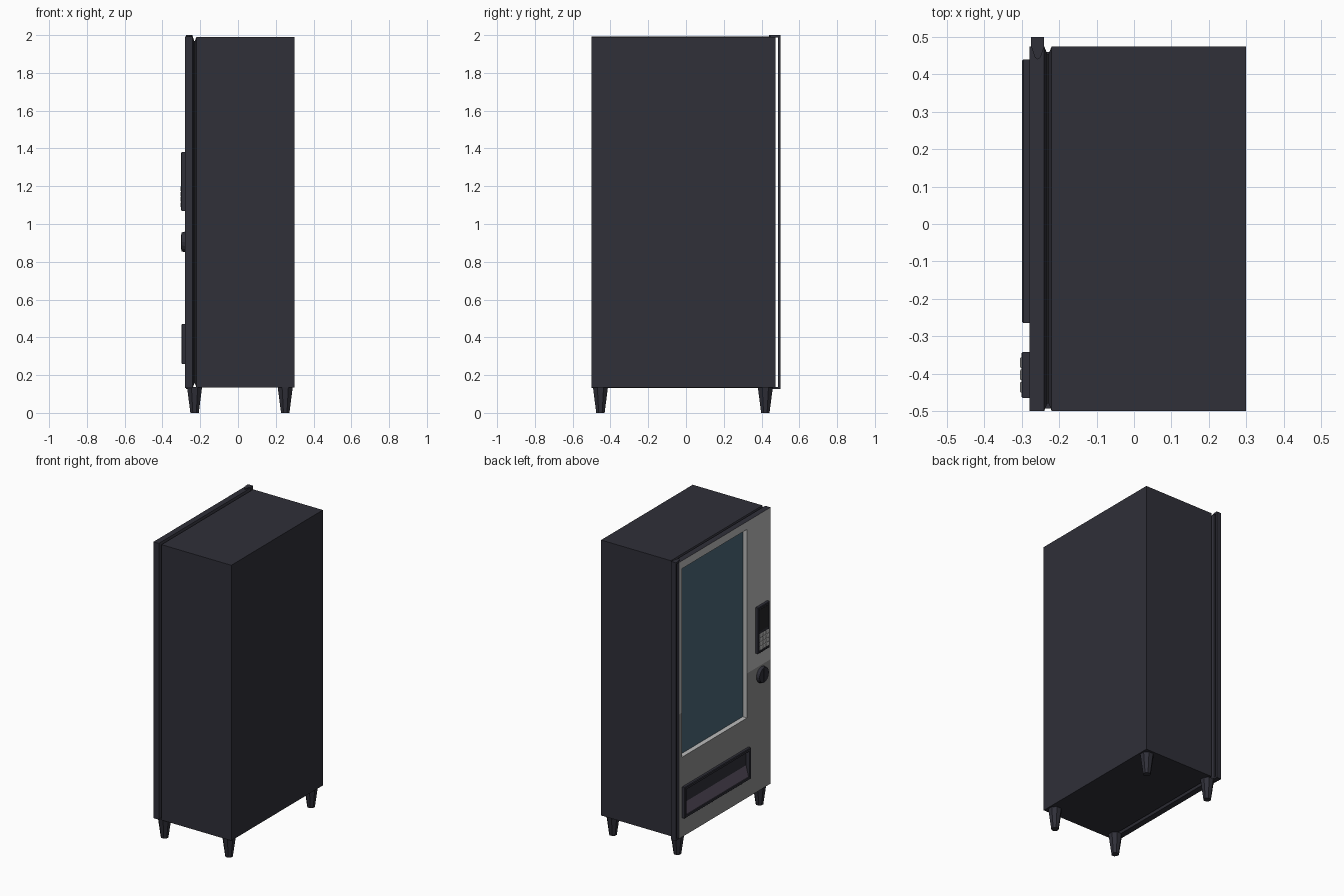
import bpy, bmesh, math
from mathutils import Matrix

if "Cube" in bpy.data.objects:
    bpy.data.objects.remove(bpy.data.objects["Cube"])


def mat(name, r, g, b):
    m = bpy.data.materials.new(name)
    m.diffuse_color = (r, g, b, 1)
    m.use_nodes = True
    m.node_tree.nodes["Principled BSDF"].inputs["Base Color"].default_value = m.diffuse_color
    return m


DARK = mat("charcoal", 0.029, 0.029, 0.040)
LIGHT = mat("light_grey", 0.50, 0.50, 0.50)
MID = mat("mid_grey", 0.27, 0.27, 0.27)
GLASS = mat("blue_glass", 0.071, 0.136, 0.188)
FLAP = mat("plum_grey", 0.11, 0.088, 0.13)
BLACK = mat("black", 0.018, 0.018, 0.021)


def finish(name, bm, mats):
    bmesh.ops.recalc_face_normals(bm, faces=bm.faces)
    me = bpy.data.meshes.new(name)
    bm.to_mesh(me)
    bm.free()
    for m in mats:
        me.materials.append(m)
    ob = bpy.data.objects.new(name, me)
    bpy.context.collection.objects.link(ob)
    return ob


def loft_bm(rings):
    """Closed solid through rectangles (x, y0, y1, z0, z1)."""
    bm = bmesh.new()
    loops = []
    for x, y0, y1, z0, z1 in rings:
        loops.append([bm.verts.new((x, y, z)) for y, z in
                      ((y0, z0), (y1, z0), (y1, z1), (y0, z1))])
    for a, b in zip(loops, loops[1:]):
        for i in range(4):
            j = (i + 1) % 4
            bm.faces.new((a[i], a[j], b[j], b[i]))
    bm.faces.new(loops[0][::-1])
    bm.faces.new(loops[-1])
    return bm


def loft(name, rings, m):
    return finish(name, loft_bm(rings), [m])


def box(name, x0, x1, y0, y1, z0, z1, m):
    return loft(name, [(x0, y0, y1, z0, z1), (x1, y0, y1, z0, z1)], m)


Y0, Y1 = -0.5, 0.475

# cabinet with a chamfered front edge
loft("cabinet", [(0.30, Y0, Y1, 0.135, 1.99), (-0.22, Y0, Y1, 0.135, 1.99),
                 (-0.228, Y0 + .02, Y1 - .02, 0.155, 1.97)], DARK)
# seal between cabinet and door
box("door_seal", -0.236, -0.224, Y0 + .02, Y1 - .02, 0.155, 1.97, BLACK)

# door: chamfered back, slab sides, recessed window
WY0, WY1, WZ0, WZ1 = -0.25, 0.44, 0.67, 1.94
bm = loft_bm([(-0.232, Y0 + .02, Y1 - .02, 0.155, 1.97),
              (-0.24, Y0, Y1, 0.132, 1.993),
              (-0.28, Y0, Y1, 0.132, 1.993),
              (-0.28, WY0, WY1, WZ0, WZ1),
              (-0.243, WY0, WY1, WZ0, WZ1)])
bmesh.ops.recalc_face_normals(bm, faces=bm.faces)
front = [f for f in bm.faces if f.calc_center_median().x < -0.279]
geom = front + list({e for f in front for e in f.edges}) + list({v for f in front for v in f.verts})
bmesh.ops.bisect_plane(bm, geom=geom, plane_co=(0, 0, 0.97), plane_no=(0, 0, 1))
for f in bm.faces:
    c = f.calc_center_median()
    if c.x < -0.279:
        f.material_index = 1 if c.z > 0.97 else 2
    elif WY0 - .01 < c.y < WY1 + .01 and WZ0 - .01 < c.z < WZ1 + .01 and c.x < -0.25:
        f.material_index = 1
door = finish("door", bm, [DARK, LIGHT, MID])

# opening for the delivery tray
cutter = box("tray_cutter", -0.31, -0.242, -0.248, 0.423, 0.277, 0.453, DARK)
cutter.hide_render = True
mod = door.modifiers.new("tray_hole", 'BOOLEAN')
mod.operation = 'DIFFERENCE'
mod.solver = 'EXACT'
mod.object = cutter
bpy.context.view_layer.objects.active = door
bpy.ops.object.modifier_apply(modifier=mod.name)
bpy.data.objects.remove(cutter)

# window glass
box("window_glass", -0.248, -0.2435, WY0, WY1, WZ0, WZ1, GLASS)

# delivery tray frame: a recessed tub through the door opening
loft("tray_frame", [(-0.275, -0.265, 0.44, 0.26, 0.47),
                    (-0.296, -0.265, 0.44, 0.26, 0.47),
                    (-0.30, -0.261, 0.436, 0.264, 0.466),
                    (-0.30, -0.247, 0.422, 0.278, 0.452),
                    (-0.244, -0.247, 0.422, 0.278, 0.452),
                    (-0.2425, -0.247, 0.422, 0.278, 0.452)], DARK)
# slanted flap, deep at the top and flush at the bottom
bm = bmesh.new()
prof = [(-0.249, 0.452), (-0.294, 0.279), (-0.288, 0.279), (-0.245, 0.452)]
f = bm.faces.new([bm.verts.new((x, -0.246, z)) for x, z in prof])
ext = bmesh.ops.extrude_face_region(bm, geom=[f])["geom"]
bmesh.ops.translate(bm, vec=(0, 0.667, 0),
                    verts=[v for v in ext if isinstance(v, bmesh.types.BMVert)])
finish("tray_flap", bm, [FLAP])

# keypad panel with display and buttons
loft("keypad_panel", [(-0.278, -0.465, -0.342, 1.07, 1.38),
                      (-0.298, -0.465, -0.342, 1.07, 1.38),
                      (-0.301, -0.461, -0.346, 1.074, 1.376),
                      (-0.301, -0.455, -0.352, 1.08, 1.37),
                      (-0.297, -0.455, -0.352, 1.08, 1.37)], DARK)
box("display", -0.299, -0.296, -0.45, -0.357, 1.215, 1.362, BLACK)
for r in range(4):
    for c in range(3):
        y, z = -0.4035 + (c - 1) * 0.033, 1.102 + r * 0.028
        loft(f"button_{r}_{c}",
             [(-0.296, y - .014, y + .014, z - .012, z + .012),
              (-0.303, y - .014, y + .014, z - .012, z + .012),
              (-0.305, y - .011, y + .011, z - .009, z + .009)], LIGHT)

# round lock knob with grip
bm = bmesh.new()
bmesh.ops.create_cone(bm, cap_ends=True, segments=16, radius1=0.055, radius2=0.05, depth=0.022,
                      matrix=Matrix.Translation((-0.289, -0.404, 0.905))
                      @ Matrix.Rotation(-math.pi / 2, 4, 'Y'))
finish("lock_knob", bm, [DARK])
box("knob_grip", -0.303, -0.298, -0.412, -0.396, 0.865, 0.945, DARK)

# hinge bar standing off the door side, with end brackets
box("hinge_bar", -0.275, -0.24, 0.486, 0.50, 0.13, 2.0, DARK)
for name, z0, z1 in (("hinge_top", 1.988, 2.0), ("hinge_bottom", 0.126, 0.138)):
    bm = bmesh.new()
    pts = [(-0.275, 0.50), (-0.24, 0.50), (-0.24, 0.475), (-0.25, 0.445),
           (-0.2575, 0.44), (-0.265, 0.445), (-0.275, 0.475)]
    f = bm.faces.new([bm.verts.new((x, y, z0)) for x, y in pts])
    ext = bmesh.ops.extrude_face_region(bm, geom=[f])["geom"]
    bmesh.ops.translate(bm, vec=(0, 0, z1 - z0),
                        verts=[v for v in ext if isinstance(v, bmesh.types.BMVert)])
    finish(name, bm, [DARK])

# tapered legs
for i, (x, y) in enumerate([(-0.23, -0.453), (0.25, -0.453), (-0.23, 0.42), (0.25, 0.42)]):
    bm = bmesh.new()
    bmesh.ops.create_cone(bm, cap_ends=True, segments=8, radius1=0.024, radius2=0.043, depth=0.136,
                          matrix=Matrix.Translation((x, y, 0.068))
                          @ Matrix.Rotation(math.pi / 8, 4, 'Z'))
    finish(f"leg_{i + 1}", bm, [DARK])
